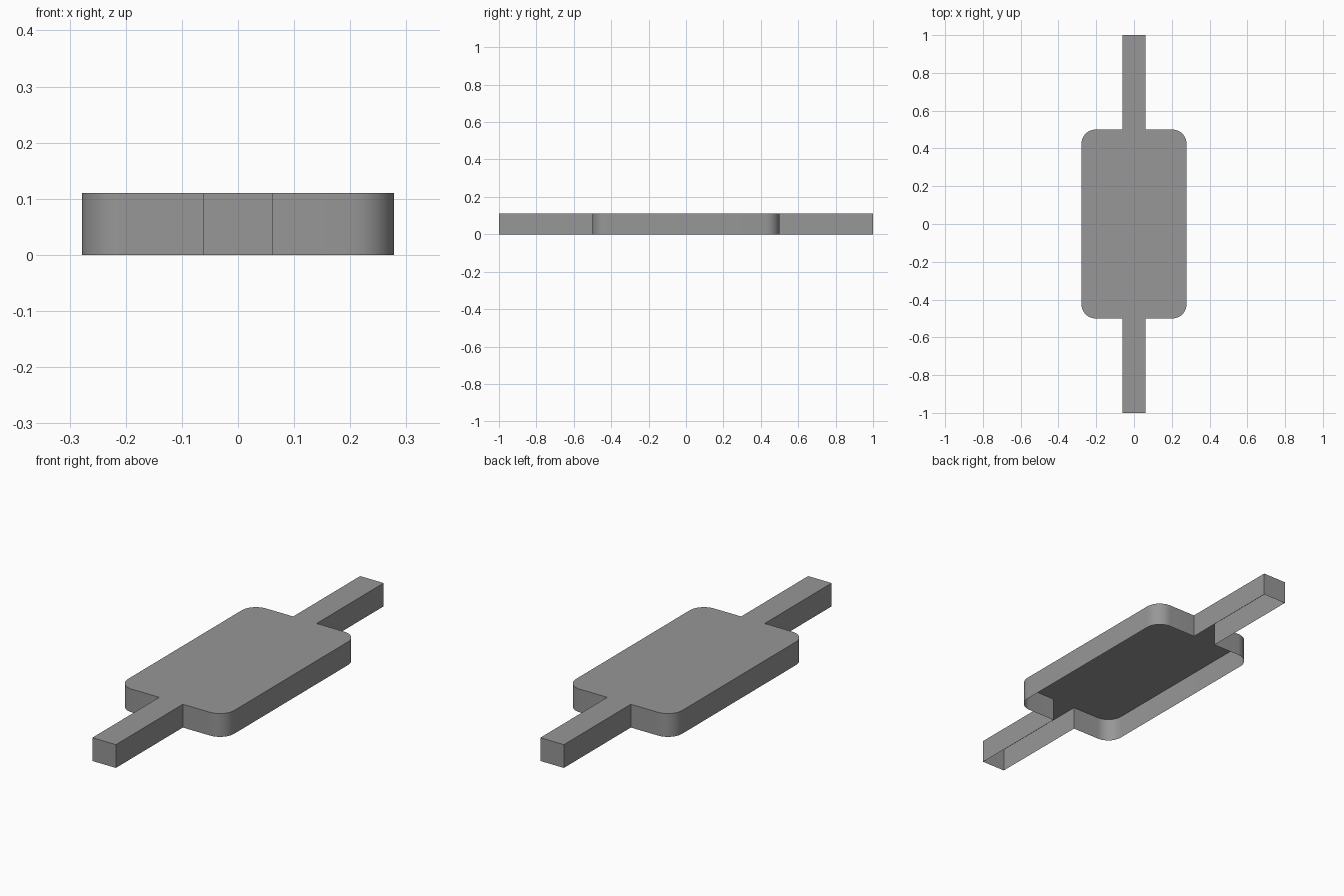
import bpy, bmesh
from math import sin, cos, pi, radians

cube = bpy.data.objects.get("Cube")
if cube:
    bpy.data.objects.remove(cube, do_unlink=True)

HEIGHT = 0.11
HALF_W, HALF_L = 0.278, 0.5      # body
ARM_W, ARM_L = 0.0615, 1.0       # end arms
RADIUS, STEPS = 0.075, 12        # rounded body corners

grey = bpy.data.materials.new("grey")
grey.use_nodes = True
colour = (0.31, 0.31, 0.31, 1)
grey.diffuse_color = colour
grey.node_tree.nodes["Principled BSDF"].inputs["Base Color"].default_value = colour

# Quarter outline, from the side of the body round to the arm tip
quarter = []
for i in range(STEPS + 1):
    a = pi / 2 * i / STEPS
    quarter.append((HALF_W - RADIUS + RADIUS * cos(a),
                    HALF_L - RADIUS + RADIUS * sin(a)))
quarter += [(ARM_W, HALF_L), (ARM_W, ARM_L)]

# Mirror the quarter into a full counter-clockwise outline
half = quarter + [(-x, y) for x, y in reversed(quarter)]
outline = half + [(-x, -y) for x, y in half]

# Open-bottomed shell: one top plate with a thin skirt hanging from its rim
bm = bmesh.new()
top = [bm.verts.new((x, y, HEIGHT)) for x, y in outline]
rim = [bm.verts.new((x, y, 0)) for x, y in outline]
bm.faces.new(top)
for i in range(len(top)):
    j = (i + 1) % len(top)
    bm.faces.new((rim[i], rim[j], top[j], top[i]))

mesh = bpy.data.meshes.new("tray_shell")
bm.to_mesh(mesh)
bm.free()
mesh.materials.append(grey)
shell = bpy.data.objects.new("tray_shell", mesh)
bpy.context.collection.objects.link(shell)

bpy.ops.object.select_all(action='DESELECT')
shell.select_set(True)
bpy.context.view_layer.objects.active = shell
bpy.ops.object.shade_smooth_by_angle(angle=radians(30))
